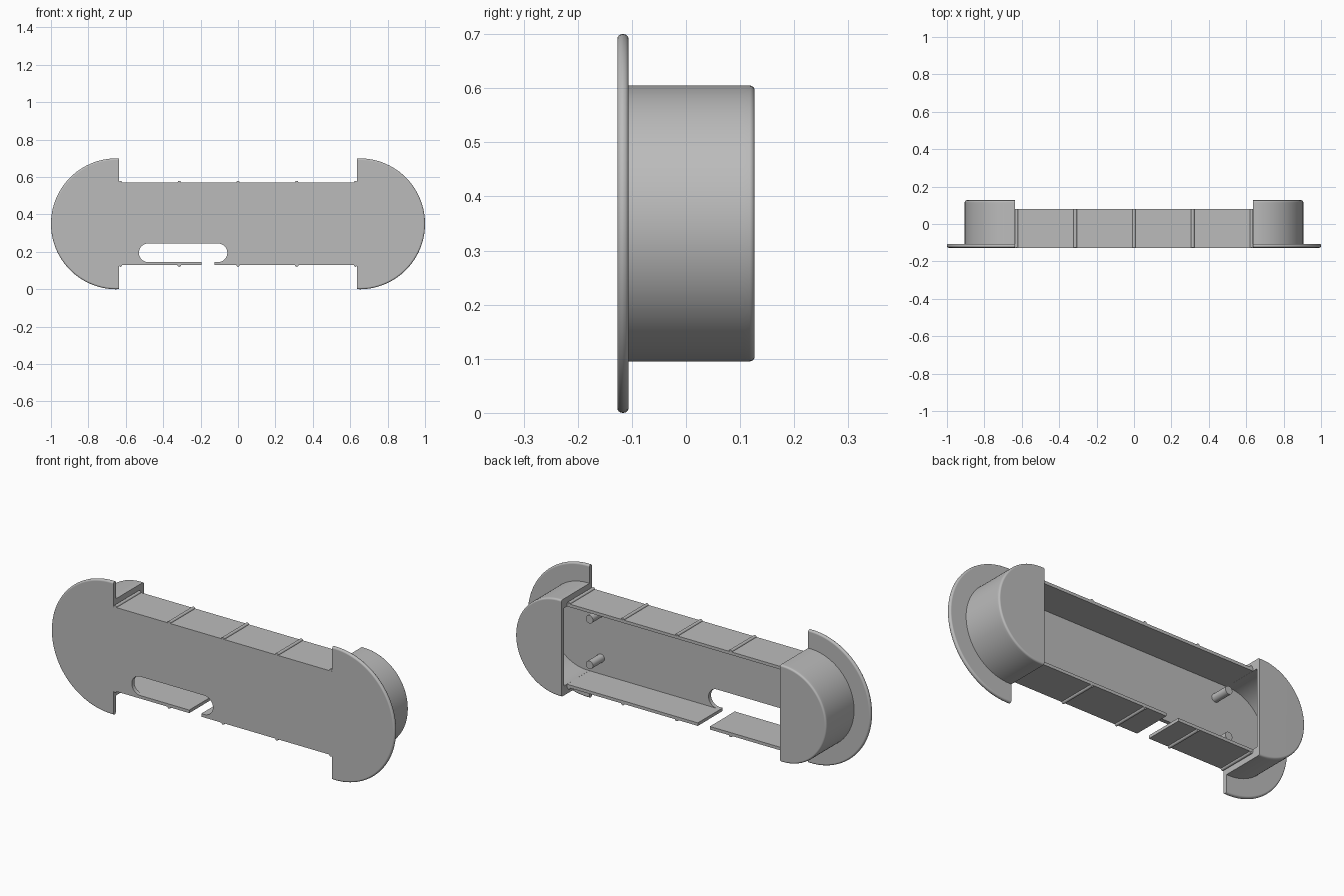
import bpy, bmesh, math

if "Cube" in bpy.data.objects:
    bpy.data.objects.remove(bpy.data.objects["Cube"], do_unlink=True)

grey = bpy.data.materials.new("plain_grey")
grey.use_nodes = True
grey.diffuse_color = (0.5, 0.5, 0.5, 1)
grey.node_tree.nodes["Principled BSDF"].inputs["Base Color"].default_value = (0.5, 0.5, 0.5, 1)

MID = 0.35                                   # height of the long axis
END, CUT = 0.65, 0.637                       # arc centre and straight cut of the ends
FRONT, PLATE_BACK, WALL_BACK, BACK = -0.127, -0.106, 0.08, 0.127
FLANGE_R, HOUSING_R, INNER_R = 0.35, 0.255, 0.205
WALL_H = 0.221                               # half height of the middle body
SLOT_L, SLOT_R, SLOT_RAD = -0.48, -0.107, 0.05
GAP_L, GAP_R = -0.195, -0.125


def arc(cx, cz, r, a0, a1, n):
    """Points on an arc, angles in radians."""
    return [(cx + r * math.cos(a0 + (a1 - a0) * i / n),
             cz + r * math.sin(a0 + (a1 - a0) * i / n)) for i in range(n + 1)]


def end_arc(r, n=56):
    """Arc of the +x end, running from the lower cut to the upper cut."""
    a = math.acos((CUT - END) / r)
    return arc(END, MID, r, -a, a, n)


def flip(pts, s):
    return [(s * x, z) for x, z in pts]


def rect(x0, x1, z0, z1):
    return [(x0, z0), (x1, z0), (x1, z1), (x0, z1)]


def circle(x, z, r, n):
    return arc(x, z, r, 0, math.tau, n)[:-1]


def extrude(name, pts, y0, y1, round_r=None, round_y=(), width=0.0095):
    """Extrude an x-z outline along y; round the rims lying on radius round_r."""
    bm = bmesh.new()
    face = bm.faces.new([bm.verts.new((x, y0, z)) for x, z in pts])
    ext = bmesh.ops.extrude_face_region(bm, geom=[face], use_keep_orig=True)
    for v in ext["geom"]:
        if isinstance(v, bmesh.types.BMVert):
            v.co.y = y1
    bmesh.ops.recalc_face_normals(bm, faces=bm.faces)
    if round_r:
        def on_rim(v, y):
            d = math.hypot(abs(v.co.x) - END, v.co.z - MID)
            return abs(d - round_r) < 1e-4 and abs(v.co.y - y) < 1e-4
        rims = [e for e in bm.edges
                if any(all(on_rim(v, y) for v in e.verts) for y in round_y)
                and e.calc_length() < 0.1]
        bmesh.ops.bevel(bm, geom=rims, offset=width, segments=4, profile=0.5, affect='EDGES')
    mesh = bpy.data.meshes.new(name)
    bm.to_mesh(mesh)
    bm.free()
    mesh.materials.append(grey)
    obj = bpy.data.objects.new(name, mesh)
    bpy.context.collection.objects.link(obj)
    bpy.ops.object.select_all(action='DESELECT')
    obj.select_set(True)
    bpy.context.view_layer.objects.active = obj
    bpy.ops.object.shade_smooth_by_angle(angle=math.radians(35))
    wn = obj.modifiers.new("even_shading", 'WEIGHTED_NORMAL')
    wn.keep_sharp = True
    return obj


low, high = MID - WALL_H, MID + WALL_H
low_in, high_in = MID - INNER_R, MID + INNER_R
slot_z = low_in + SLOT_RAD
right = end_arc(FLANGE_R)

# Front plate with rounded end flanges and an open slot in its lower edge
outline = right + [(CUT, high), (-CUT, high)]
outline += flip(right, -1)[::-1]
outline += [(-CUT, low), (GAP_L, low), (GAP_L, low_in)]
outline += arc(SLOT_L, slot_z, SLOT_RAD, 1.5 * math.pi, 0.5 * math.pi, 16)
outline += arc(SLOT_R, slot_z, SLOT_RAD, 0.5 * math.pi, -0.5 * math.pi, 16)
outline += [(GAP_R, low_in), (GAP_R, low), (CUT, low)]
extrude("front_plate", outline, FRONT, PLATE_BACK, FLANGE_R, (FRONT, PLATE_BACK))

# Long walls behind the plate, the lower one split by the gap
extrude("top_wall", rect(-CUT, CUT, high_in, high), PLATE_BACK, WALL_BACK)
extrude("bottom_wall_right", rect(-CUT, GAP_L, low, low_in), PLATE_BACK, WALL_BACK)
extrude("bottom_wall_left", rect(GAP_R, CUT, low, low_in), PLATE_BACK, WALL_BACK)

# Small ribs across the walls
for i in range(-2, 3):
    for place, z in (("bottom", low), ("top", high)):
        extrude(f"{place}_rib_{i + 3}", circle(i * 0.314, z, 0.009, 12),
                FRONT + 0.001, WALL_BACK - 0.001)

# Hollow half-round end housings, their back caps and the inner pins
for side, s in (("left", 1), ("right", -1)):
    shell = end_arc(HOUSING_R) + end_arc(INNER_R)[::-1]
    extrude(f"{side}_housing", flip(shell, s), PLATE_BACK, BACK - 0.02)
    extrude(f"{side}_cap", flip(end_arc(HOUSING_R), s), BACK - 0.02, BACK, HOUSING_R, (BACK,))
    for level, dz in (("lower", -0.12), ("upper", 0.12)):
        extrude(f"{side}_{level}_pin", circle(s * 0.57, MID + dz, 0.021, 24),
                PLATE_BACK, -0.01)
